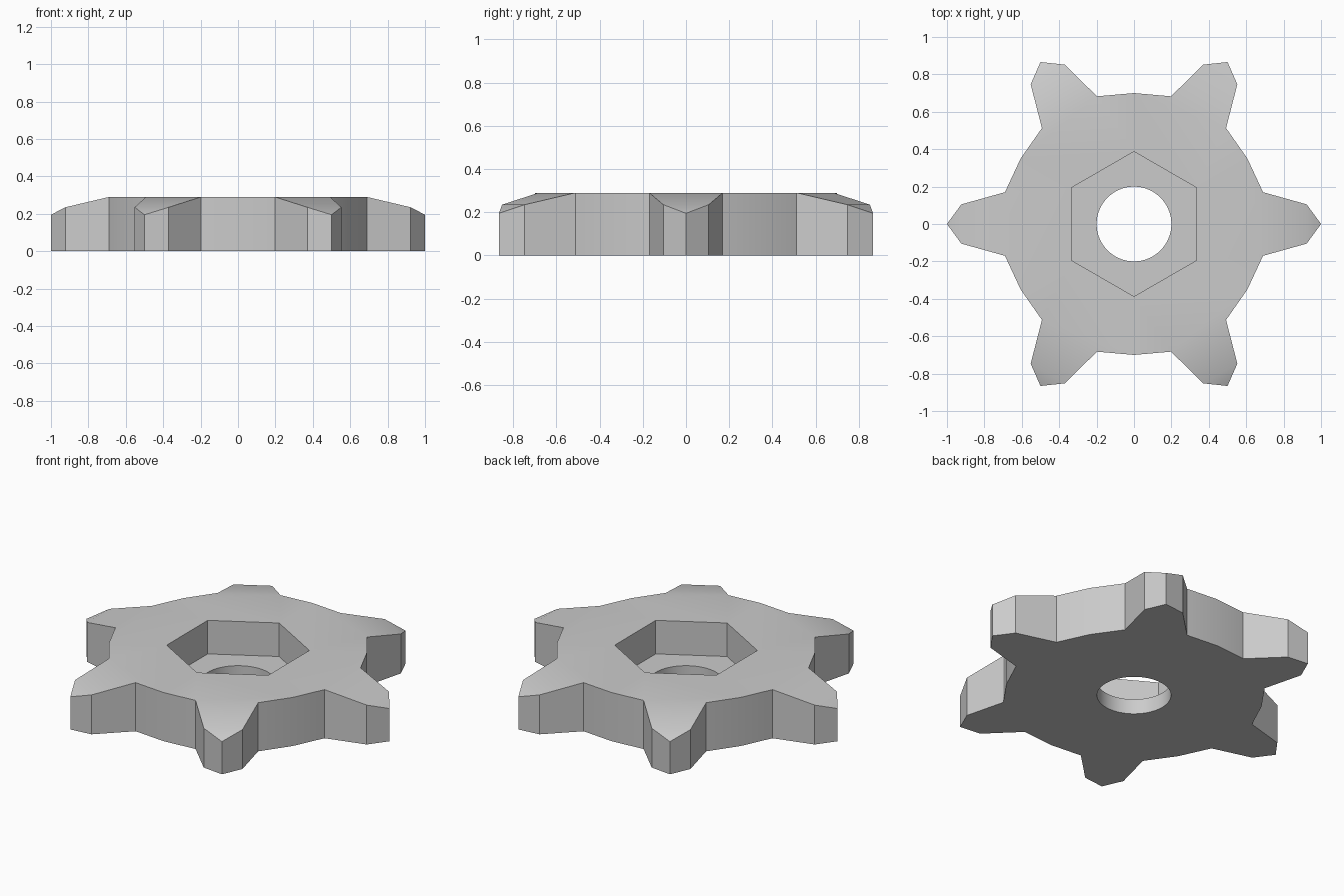
import bpy
import bmesh
from math import radians
from mathutils import Matrix, Vector

if "Cube" in bpy.data.objects:
    bpy.data.objects.remove(bpy.data.objects["Cube"], do_unlink=True)

TEETH = 6
HEIGHT, FLOOR = 0.29, 0.09          # plate top, pocket floor
VALLEY_R, POCKET_R, HOLE_R = 0.70, 0.387, 0.20
HOLE_STEPS = 10                     # bore segments per tooth sector
STEP = 360 / TEETH

metal = bpy.data.materials.new("grey_metal")
metal.use_nodes = True
grey = (0.6, 0.6, 0.6, 1)
metal.diffuse_color = grey
metal.node_tree.nodes["Principled BSDF"].inputs["Base Color"].default_value = grey


def polar(radius, degrees, z=0.0):
    return Matrix.Rotation(radians(degrees), 3, "Z") @ Vector((radius, 0, z))


# Half a tooth: (x, y, top height), from root to shoulder, then the tip
half_tooth = [Vector((0.69, -0.17, HEIGHT)), Vector((0.923, -0.105, 0.235))]
tip = Vector((1, 0, 0.195))
mirrored = [Vector((p.x, -p.y, p.z)) for p in reversed(half_tooth)]
outline = ([polar(VALLEY_R, -STEP / 2, HEIGHT)] + half_tooth + [tip]
           + mirrored + [polar(VALLEY_R, STEP / 2, HEIGHT)])

bm = bmesh.new()


def add_sector(turn):
    def face(points):
        bm.faces.new([bm.verts.new(turn @ p) for p in points])

    def at(points, z):
        return [Vector((p.x, p.y, z)) for p in points]

    def wall(points, low, high):
        for a, b in zip(points, points[1:]):
            face(at([a, b], low) + [Vector((b.x, b.y, high or b.z)),
                                    Vector((a.x, a.y, high or a.z))])

    hexagon = [polar(POCKET_R, s * STEP / 2) for s in (-1, 1)]
    bore = [polar(HOLE_R, -STEP / 2 + STEP * i / HOLE_STEPS)
            for i in range(HOLE_STEPS + 1)]
    v0, r0, s0, t, s1, r1, v1 = outline

    # Plate top and sloping tooth top
    face([v0, r0, r1, v1] + at(hexagon[::-1], HEIGHT))
    face([r0, s0, s1, r1])
    face([s0, t, s1])
    # Outer wall, pocket wall and bore wall
    wall(outline, 0, None)
    wall(hexagon[::-1], FLOOR, HEIGHT)
    wall(bore[::-1], 0, FLOOR)
    # Pocket floor and underside
    face(at(hexagon, FLOOR) + at(bore[::-1], FLOOR))
    face(at(bore, 0) + at(outline[::-1], 0))


for k in range(TEETH):
    add_sector(Matrix.Rotation(radians(STEP * k), 3, "Z"))

bmesh.ops.remove_doubles(bm, verts=bm.verts, dist=0.0005)
bmesh.ops.recalc_face_normals(bm, faces=bm.faces)

mesh = bpy.data.meshes.new("toothed_wheel")
bm.to_mesh(mesh)
bm.free()
mesh.materials.append(metal)
wheel = bpy.data.objects.new("toothed_wheel", mesh)
bpy.context.collection.objects.link(wheel)

# Soft shading over the tooth tops, crisp edges elsewhere
bpy.ops.object.select_all(action="DESELECT")
wheel.select_set(True)
bpy.context.view_layer.objects.active = wheel
bpy.ops.object.shade_smooth_by_angle(angle=radians(30))
